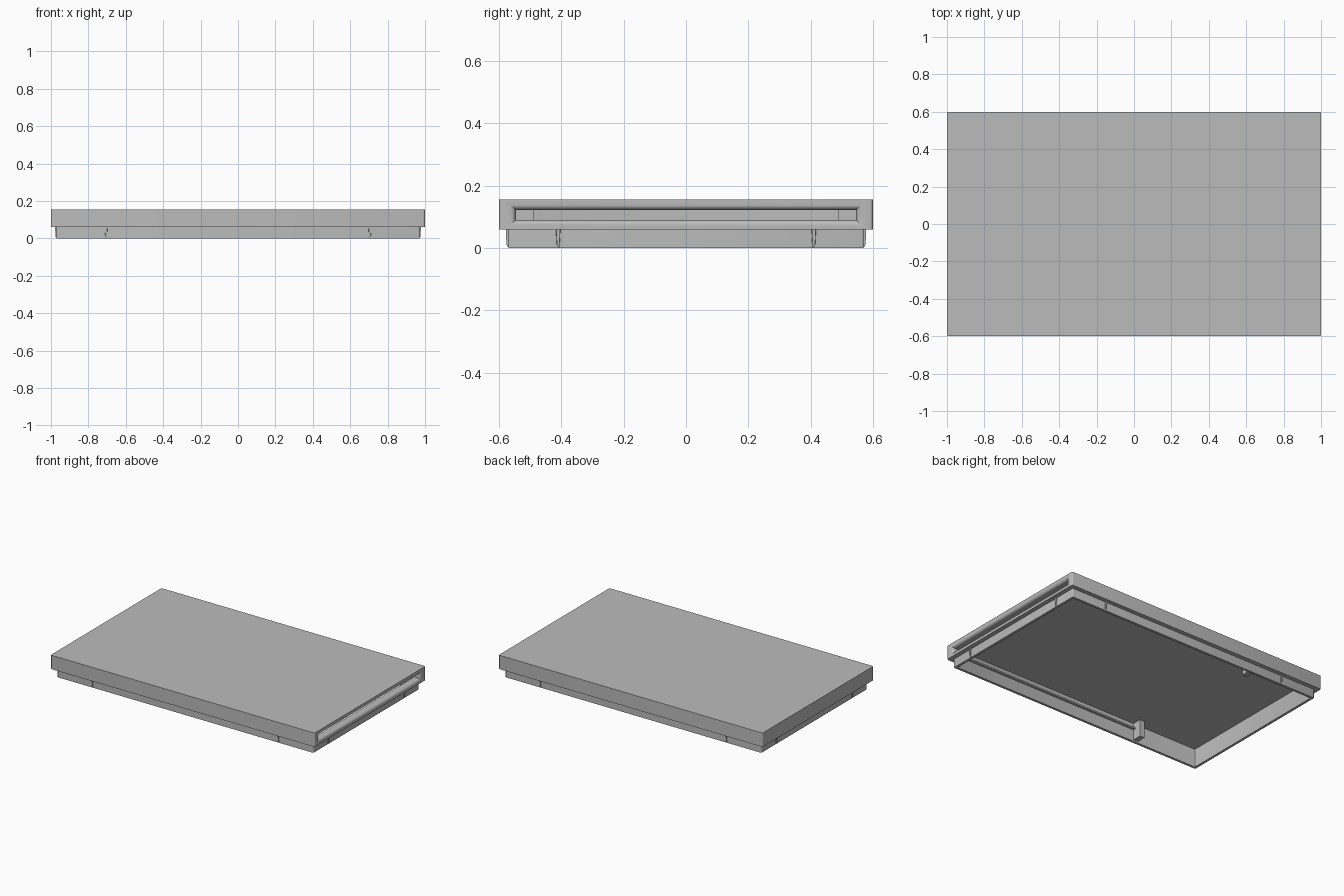
import bpy, bmesh, math

if "Cube" in bpy.data.objects:
    bpy.data.objects.remove(bpy.data.objects["Cube"], do_unlink=True)

grey = bpy.data.materials.new("plain_grey")
grey.use_nodes = True
COLOUR = (0.5, 0.5, 0.5, 1)
grey.diffuse_color = COLOUR
grey.node_tree.nodes["Principled BSDF"].inputs["Base Color"].default_value = COLOUR


def loft(name, rings):
    """Closed solid through rings of equal point count."""
    bm = bmesh.new()
    loops = [[bm.verts.new(p) for p in ring] for ring in rings]
    n = len(loops[0])
    for a, b in zip(loops, loops[1:]):
        for i in range(n):
            j = (i + 1) % n
            bm.faces.new((a[i], a[j], b[j], b[i]))
    bm.faces.new(loops[0][::-1])
    bm.faces.new(loops[-1])
    bmesh.ops.recalc_face_normals(bm, faces=bm.faces)
    mesh = bpy.data.meshes.new(name)
    bm.to_mesh(mesh)
    bm.free()
    obj = bpy.data.objects.new(name, mesh)
    bpy.context.collection.objects.link(obj)
    mesh.materials.append(grey)
    return obj


def rect(hx, hy, z, r):
    """Horizontal rectangle with rounded corners."""
    pts = []
    for k, (sx, sy) in enumerate([(1, 1), (-1, 1), (-1, -1), (1, -1)]):
        for s in range(4):
            a = math.pi / 2 * (k + s / 3)
            pts.append((sx * (hx - r) + r * math.cos(a),
                        sy * (hy - r) + r * math.sin(a), z))
    return pts


def box(name, x0, x1, y0, y1, z0, z1):
    return loft(name, [[(x0, y0, z), (x1, y0, z), (x1, y1, z), (x0, y1, z)]
                       for z in (z0, z1)])


def cut(obj, cutter):
    mod = obj.modifiers.new("cut", "BOOLEAN")
    mod.operation = "DIFFERENCE"
    mod.solver = "EXACT"
    mod.object = cutter
    bpy.context.view_layer.objects.active = obj
    bpy.ops.object.modifier_apply(modifier=mod.name)
    bpy.data.objects.remove(cutter, do_unlink=True)


# Lid body with its narrower lip, one stepped solid
LIP_X, LIP_Y, STEP, TOP, CEILING = 0.97, 0.57, 0.06, 0.155, 0.125
shell = loft("lid_shell", [rect(LIP_X, LIP_Y, 0, 0.006),
                           rect(LIP_X, LIP_Y, STEP, 0.006),
                           rect(1, 0.6, STEP, 0.01),
                           rect(1, 0.6, TOP, 0.01)])

# Hollow underside
cut(shell, loft("hollow_cutter", [rect(0.953, 0.553, z, 0.003)
                                  for z in (-0.05, CEILING)]))

# Card slot with a rounded mouth on the +x end
RADIUS = 0.02
SLOT_Y, SLOT_LOW, SLOT_HIGH = 0.546, 0.09, 0.122


def slot_ring(x, e):
    lo, hi, w = SLOT_LOW - e, SLOT_HIGH + e, SLOT_Y + e
    return [(x, -w, lo), (x, w, lo), (x, w, hi), (x, -w, hi)]


rings = [slot_ring(0.9, 0)]
for i in range(6):
    t = i / 5 * math.pi / 2
    rings.append(slot_ring(1 - RADIUS + RADIUS * math.sin(t),
                           RADIUS * (1 - math.cos(t))))
rings.append(slot_ring(1.05, RADIUS))
cut(shell, loft("slot_cutter", rings))

# Long rails below the slot and stop posts at their ends
for side, sy in (("back", 1), ("front", -1)):
    ys = sorted((sy * 0.56, sy * 0.535))
    box(side + "_rail", -0.47, 0.96, *ys, 0.08, 0.09)
    ys = sorted((sy * 0.56, sy * 0.49))
    box(side + "_stop_post", -0.495, -0.46, *ys, 0.01, 0.127)


# Tapered friction ribs around the lip
def rib(name, along_x, pos, sign):
    base = LIP_Y if along_x else LIP_X
    rings = []
    for z, half, out in ((0.004, 0.004, 0.002), (0.012, 0.005, 0.006),
                         (STEP + 0.002, 0.008, 0.008)):
        ring = [(pos - half, sign * (base - 0.004)), (pos + half, sign * (base - 0.004)),
                (pos + half * 0.8, sign * (base + out)), (pos - half * 0.8, sign * (base + out))]
        rings.append([(a, b, z) if along_x else (b, a, z) for a, b in ring])
    loft(name, rings)


for s, sn in ((1, "left"), (-1, "right")):
    for t, tn in ((1, "back"), (-1, "front")):
        rib(f"{tn}_{sn}_long_rib", True, s * 0.705, t)
        rib(f"{tn}_{sn}_short_rib", False, t * 0.41, s)

# Smooth the rounded slot mouth and corners
bpy.ops.object.select_all(action="DESELECT")
shell.select_set(True)
bpy.context.view_layer.objects.active = shell
bpy.ops.object.shade_smooth_by_angle(angle=math.radians(35))
